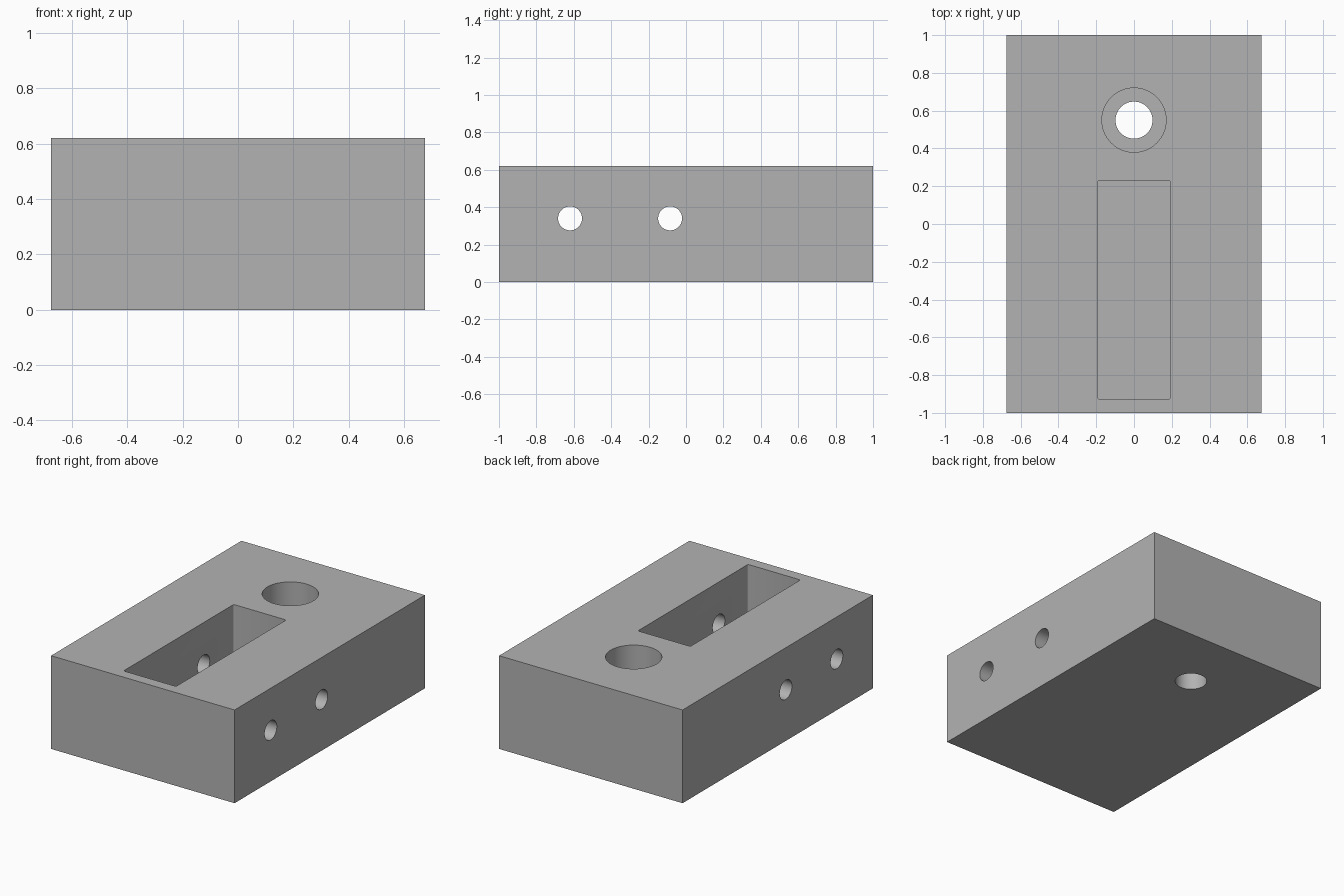
import bpy, math

if "Cube" in bpy.data.objects:
    bpy.data.objects.remove(bpy.data.objects["Cube"])

grey = bpy.data.materials.new("plain grey")
grey.diffuse_color = (0.45, 0.45, 0.45, 1)
grey.use_nodes = True
grey.node_tree.nodes["Principled BSDF"].inputs["Base Color"].default_value = grey.diffuse_color


def box(name, lo, hi):
    bpy.ops.mesh.primitive_cube_add(size=1, location=[(a + b) / 2 for a, b in zip(lo, hi)])
    ob = bpy.context.object
    ob.name = name
    ob.scale = [b - a for a, b in zip(lo, hi)]
    bpy.ops.object.transform_apply(location=True, rotation=True, scale=True)
    ob.data.materials.append(grey)
    return ob


def cylinder(name, r, depth, loc, rot=(0, 0, 0)):
    bpy.ops.mesh.primitive_cylinder_add(vertices=64, radius=r, depth=depth, location=loc, rotation=rot)
    ob = bpy.context.object
    ob.name = name
    ob.data.materials.append(grey)
    return ob


# main block
block = box("block", (-0.675, -1, 0), (0.675, 1, 0.62))

# long pocket with slightly rounded vertical corners
pocket = box("pocket_cutter", (-0.193, -0.927, 0.07), (0.193, 0.23, 0.8))
bev = pocket.modifiers.new("corners", 'BEVEL')
bev.width, bev.segments, bev.limit_method = 0.01, 3, 'WEIGHT'
weights = pocket.data.attributes.new("bevel_weight_edge", 'FLOAT', 'EDGE')
for e in pocket.data.edges:
    a, b = (pocket.data.vertices[i].co for i in e.vertices)
    weights.data[e.index].value = 1.0 if abs(a.z - b.z) > 0.1 else 0.0

# counterbored screw hole and two cross pin holes
cutters = [pocket,
           cylinder("counterbore_cutter", 0.17, 0.6, (0, 0.55, 0.31 + 0.3)),
           cylinder("screw_hole_cutter", 0.098, 1.0, (0, 0.55, 0.3))]
for i, y in enumerate((-0.62, -0.085)):
    cutters.append(cylinder(f"pin_hole_cutter_{i + 1}", 0.064, 2.0, (0, y, 0.34), (0, math.pi / 2, 0)))

# cut, then bake the result and drop the cutters
for c in cutters:
    m = block.modifiers.new(c.name, 'BOOLEAN')
    m.operation, m.solver, m.object = 'DIFFERENCE', 'EXACT', c
    c.hide_render = True
bpy.ops.object.select_all(action='DESELECT')
block.select_set(True)
bpy.context.view_layer.objects.active = block
for m in list(block.modifiers):
    bpy.ops.object.modifier_apply(modifier=m.name)
for c in cutters:
    bpy.data.objects.remove(c, do_unlink=True)
bpy.ops.object.shade_smooth_by_angle(angle=math.radians(35))
